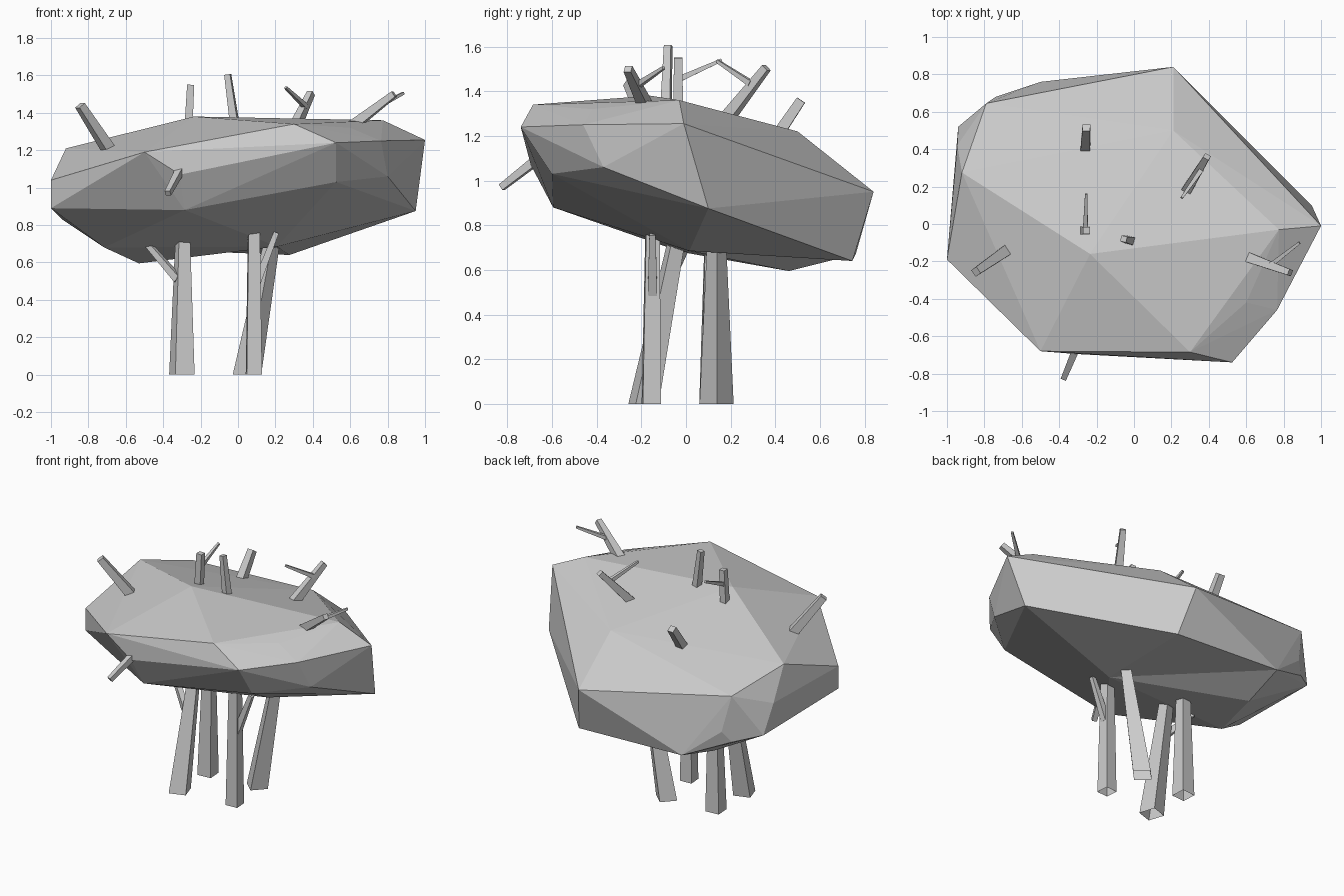
import bpy, bmesh
from mathutils import Vector, Matrix
from math import radians

if "Cube" in bpy.data.objects:
    bpy.data.objects.remove(bpy.data.objects["Cube"])


def finish(name, bm):
    me = bpy.data.meshes.new(name)
    bm.to_mesh(me)
    bm.free()
    ob = bpy.data.objects.new(name, me)
    bpy.context.collection.objects.link(ob)
    return ob


def limb(name, a, b, w0, w1, roll=0, trunk=False):
    """Four-sided tapered limb from a to b; w0, w1 are side widths."""
    a, b = Vector(a), Vector(b)
    q = (b - a).to_track_quat('Z', 'Y').to_matrix()
    if trunk:  # trunks keep level end rings and an open foot
        q = Matrix.Identity(3)
    spin = Matrix.Rotation(radians(roll), 3, 'Z')
    bm = bmesh.new()
    rings = []
    for p, w in ((a, w0), (b, w1)):
        h = w / 2
        rings.append([bm.verts.new(p + q @ spin @ Vector(c)) for c in
                      ((-h, -h, 0), (h, -h, 0), (h, h, 0), (-h, h, 0))])
    lo, hi = rings
    if not trunk:
        bm.faces.new(lo[::-1])
        bm.faces.new(hi)
    for i in range(4):
        j = (i + 1) % 4
        bm.faces.new((lo[i], lo[j], hi[j], hi[i]))
    return finish(name, bm)


# Faceted canopy: convex hull of its corner points
low_left, low_back = (-.53, .46, .595), (.275, .745, .64)
corners = [
    (-.235, -.16, 1.38), (.775, -.03, 1.36), (.6, -.42, 1.32), (.3, -.685, 1.34),
    (.21, .5, 1.22), (.21, .84, .95), low_back, (1, -.01, 1.255),
    (.95, .1, .875), (.765, -.46, 1.25), (.8, -.37, 1.06), (.525, -.74, 1.24),
    (.525, -.6, 1.03), (-.5, -.68, 1.19), (-.31, -.695, 1.07), (-.285, -.595, .88),
    (-1, -.19, 1.04), (-1, -.19, .89), (-.92, .275, 1.21), (-.945, .42, 1.01),
    (-.94, .52, .83), (-.79, .645, 1.10), (-.74, .68, .86), (-.79, .64, .79),
    (-.5, .76, .67), low_left, (-.715, -.02, .68), (.21, .015, .685),
]
bm = bmesh.new()
for c in corners:
    bm.verts.new(c)
bmesh.ops.convex_hull(bm, input=bm.verts[:])
loose = [v for v in bm.verts if not v.link_faces]
bmesh.ops.delete(bm, geom=loose, context='VERTS')
# Shallow fold in the underside: turn the edge between the two lowest corners
for e in bm.edges[:]:
    if all(min((v.co - Vector(p)).length for v in e.verts) < 1e-4
           for p in (low_left, low_back)):
        bmesh.utils.edge_rotate(e)
        break
bmesh.ops.recalc_face_normals(bm, faces=bm.faces[:])
finish("canopy", bm)

# Four trunks
trunks = [
    ((-.30, -.19, 0), (-.295, -.035, .77), .108, 18),
    ((-.30, .11, 0), (-.295, .115, .74), .095, 4),
    ((.085, -.155, 0), (.085, -.15, .78), .082, 4),
    ((.048, .137, 0), (.185, .137, .73), .108, 47),
]
for i, (a, b, w, r) in enumerate(trunks):
    limb(f"trunk_{i + 1}", a, b, w, .06, r, True)

# Twigs on the trunks
limb("trunk_twig_1", (-.32, -.10, .51), (-.51, .01, .73), .04, .028)
limb("trunk_twig_2", (.10, -.15, .49), (.205, -.15, .76), .042, .028)

# Branches poking out of the canopy
branches = [
    ((-.65, -.12, 1.14), (-.845, -.255, 1.44), .062, .042),
    ((-.26, .40, 1.19), (-.255, .515, 1.36), .052, .042),
    ((-.267, -.035, 1.28), (-.253, -.035, 1.55), .044, .038),
    ((-.012, -.09, 1.30), (-.055, -.08, 1.605), .045, .032),
    ((.27, .16, 1.25), (.39, .36, 1.505), .056, .034),
    ((.56, -.16, 1.29), (.835, -.26, 1.50), .058, .034),
    ((-.29, -.62, 1.13), (-.375, -.825, .97), .042, .03),
]
for i, (a, b, w0, w1) in enumerate(branches):
    limb(f"branch_{i + 1}", a, b, w0, w1)

# Fine twigs on the branches
twigs = [
    ((-.26, -.03, 1.455), (-.255, .16, 1.54)),
    ((.36, .29, 1.435), (.255, .14, 1.535)),
    ((.73, -.22, 1.425), (.885, -.10, 1.505)),
]
for i, (a, b) in enumerate(twigs):
    limb(f"twig_{i + 1}", a, b, .026, .014)
